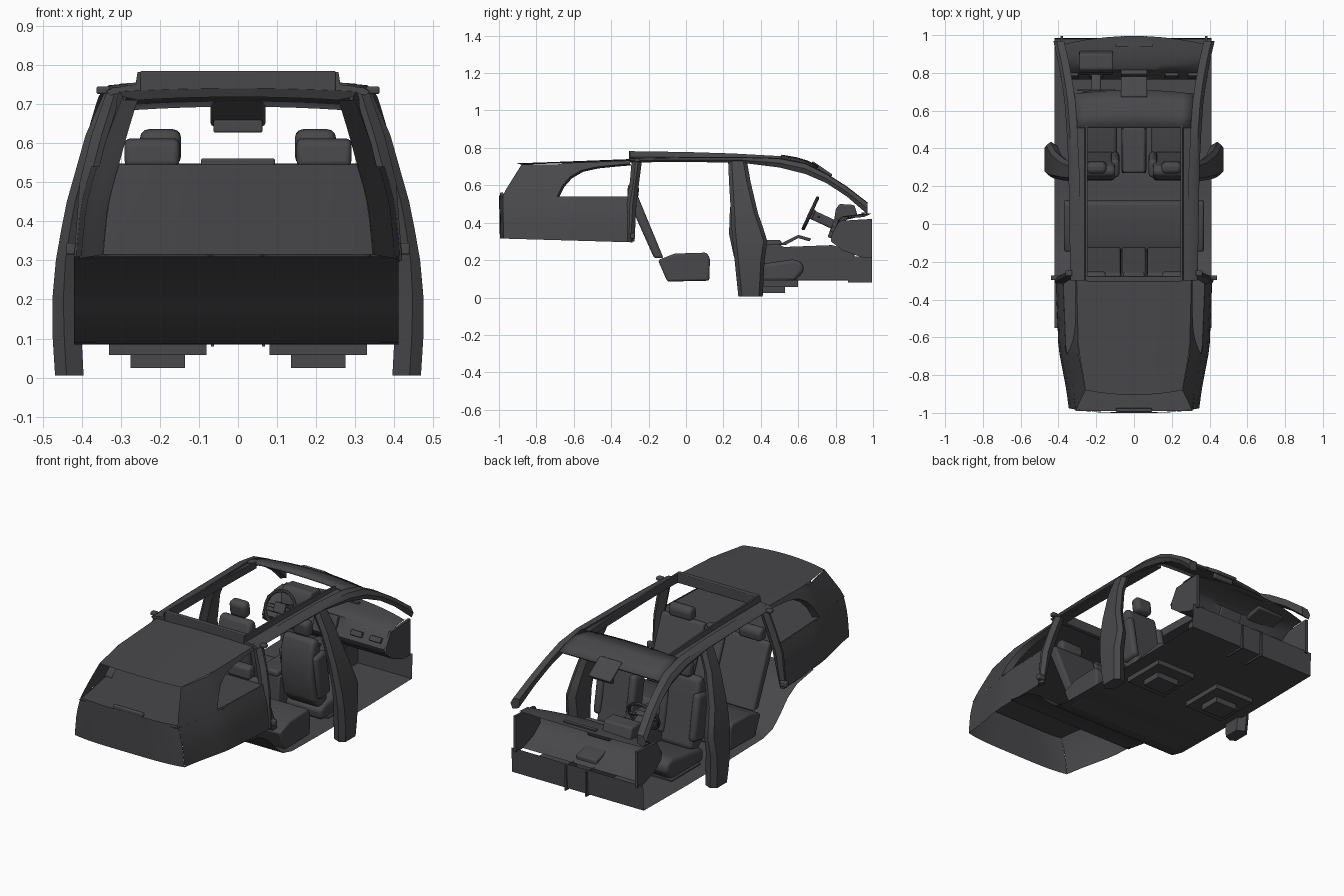
import bpy, bmesh, math
from mathutils import Matrix, Vector

if "Cube" in bpy.data.objects:
    bpy.data.objects.remove(bpy.data.objects["Cube"])

mat = bpy.data.materials.new("dark_trim")
mat.diffuse_color = (0.065, 0.065, 0.07, 1)
mat.use_nodes = True
mat.node_tree.nodes["Principled BSDF"].inputs["Base Color"].default_value = mat.diffuse_color

def finish(name, bm, bevel=0, seg=3, mirror=False, angle=35):
    bmesh.ops.recalc_face_normals(bm, faces=bm.faces)
    me = bpy.data.meshes.new(name)
    bm.to_mesh(me)
    bm.free()
    ob = bpy.data.objects.new(name, me)
    bpy.context.collection.objects.link(ob)
    me.materials.append(mat)
    bpy.ops.object.select_all(action='DESELECT')
    ob.select_set(True)
    bpy.context.view_layer.objects.active = ob
    bpy.ops.object.shade_smooth_by_angle(angle=math.radians(angle))
    if bevel:
        b = ob.modifiers.new("bevel", 'BEVEL')
        b.width, b.segments = bevel, seg
    if mirror:
        ob.modifiers.new("mirror", 'MIRROR')
    return ob

def box(name, c, s, rx=0, **kw):
    bm = bmesh.new()
    m = Matrix.Translation(c) @ Matrix.Rotation(math.radians(rx), 4, 'X') @ Matrix.Diagonal((*s, 1))
    bmesh.ops.create_cube(bm, size=1, matrix=m)
    return finish(name, bm, **kw)

def prism(name, prof, x0, x1, **kw):
    """Side profile (y, z) pushed along x."""
    bm = bmesh.new()
    f = bm.faces.new([bm.verts.new((x0, y, z)) for y, z in prof])
    r = bmesh.ops.extrude_face_region(bm, geom=[f])
    bmesh.ops.translate(bm, vec=(x1 - x0, 0, 0), verts=[v for v in r['geom'] if isinstance(v, bmesh.types.BMVert)])
    return finish(name, bm, **kw)

def loft(name, rows, closed=False, **kw):
    """Rows of points joined by quads; closed makes a capped tube."""
    bm = bmesh.new()
    vs = [[bm.verts.new(p) for p in r] for r in rows]
    n = len(rows[0])
    for a, b in zip(vs, vs[1:]):
        for i in range(n if closed else n - 1):
            j = (i + 1) % n
            bm.faces.new((a[i], a[j], b[j], b[i]))
    if closed:
        bm.faces.new(vs[0])
        bm.faces.new(vs[-1])
    return finish(name, bm, **kw)

def lerp(a, b, t):
    return a + (b - a) * t

def interp(table, v):
    for (a, fa), (b, fb) in zip(table, table[1:]):
        if v <= b:
            return lerp(fa, fb, max(0, (v - a) / (b - a)))
    return table[-1][1]

# ---- rear shell: side walls, tailgate, rear roof and parcel shelf ----
BELT = 0.54
def wall_x(y, z):
    base = interp([(-0.98, 0.335), (-0.88, 0.348), (-0.66, 0.39), (-0.28, 0.405)], y)
    up = max(0, z - 0.42) / 0.31
    return base - 0.10 * up ** 1.3 + 0.01 * min(1, (0.42 - min(z, 0.42)) / 0.1)
def tail_y(z):
    return interp([(0.3, -0.975), (0.55, -0.98), (0.71, -0.88)], z)
def roof_z(y):
    return interp([(-0.88, 0.71), (-0.3, 0.732)], y)

rows = []
for i in range(13):
    t = i / 12
    zb = lerp(0.315, 0.295, t)
    col = []
    for k in range(7):
        z = lerp(zb, BELT, k / 6)
        y = lerp(tail_y(z), -0.285 - 0.02 * k / 6, t)
        col.append((wall_x(y, z), y, z))
    rows.append(col)
loft("rear_side_wall_lower", rows, mirror=True)

rows = []
cols = [(None, BELT), (-0.9, BELT), (-0.8, BELT), (-0.69, BELT), (-0.66, 0.6), (-0.62, 0.645),
        (-0.56, 0.68), (-0.48, 0.698), (-0.38, 0.708), (-0.3, 0.715)]
for yc, zl in cols:
    col = []
    for k in range(6):
        s = k / 5
        if yc is None or yc < -0.67:
            z = lerp(BELT, 0.71, s)
            f = 0 if yc is None else (yc + 0.98) / 0.29
            y = lerp(tail_y(z), -0.69, f)
        else:
            y, z = yc, lerp(zl, roof_z(yc), s)
        col.append((wall_x(y, z), y, z))
    rows.append(col)
loft("rear_quarter_pillar", rows, mirror=True)
# inward return around the side window
loft("rear_window_reveal", [[(wall_x(y, z), y, z), (wall_x(y, z) - 0.035, y + 0.01, z - 0.008)]
                            for y, z in cols[3:]], mirror=True)

rows = []
for j in range(6):
    z = lerp(0.315, 0.545, j / 5)
    w = wall_x(-0.98, z)
    rows.append([(w * u / 8, tail_y(z) - 0.02 * (1 - (u / 8) ** 4), z) for u in range(-8, 9)])
loft("tailgate_panel", rows)
box("tailgate_latch", (0, -0.985, 0.55), (0.19, 0.02, 0.022), bevel=0.006)

rows = []
for y in (-0.99, -0.88, -0.66, -0.45, -0.29):
    w = wall_x(y, 0.53)
    rows.append([(w * u / 4, y, 0.53) for u in range(-4, 5)])
loft("parcel_shelf", rows)

rows = []
for i in range(8):
    y = lerp(-0.88, -0.3, i / 7)
    w = wall_x(y, roof_z(y))
    rows.append([(w * u / 6, y - (0.025 * (1 - (u / 6) ** 2) if i == 0 else 0),
                  roof_z(y) + 0.008 * (1 - (u / 6) ** 2)) for u in range(-6, 7)])
loft("rear_roof_panel", rows)

# ---- floor sheet with toe board and raised trunk floor ----
prof = [(0.985, 0.23), (0.98, 0.09), (0.6, 0.085), (0.2, 0.085), (-0.1, 0.09), (-0.18, 0.11),
        (-0.25, 0.17), (-0.32, 0.24), (-0.4, 0.285), (-0.55, 0.31)]
loft("floor", [[(x, y, z) for y, z in prof] for x in (-0.42, 0, 0.41)])

# ---- pillars: z, outer x, inner x, rear y, front y ----
def pillar(name, table):
    rows = [[(xo, y0 + 0.02, z), (xo, y1 - 0.02, z), (lerp(xi, xo, .6), y1, z), (xi, y1 - 0.02, z),
             (xi, y0 + 0.02, z), (lerp(xi, xo, .6), y0, z)] for z, xo, xi, y0, y1 in table]
    loft(name, rows, closed=True, mirror=True)
pillar("middle_pillar", [(0.005, 0.468, 0.395, 0.28, 0.41), (0.1, 0.474, 0.4, 0.27, 0.415), (0.2, 0.475, 0.405, 0.26, 0.42),
                         (0.3, 0.466, 0.405, 0.25, 0.435), (0.38, 0.452, 0.396, 0.243, 0.41), (0.45, 0.438, 0.385, 0.24, 0.385),
                         (0.62, 0.39, 0.34, 0.23, 0.345), (0.735, 0.34, 0.29, 0.225, 0.325)])
pillar("rear_pillar", [(0.3, 0.42, 0.385, -0.325, -0.275), (0.5, 0.405, 0.345, -0.32, -0.265),
                       (0.62, 0.375, 0.31, -0.3, -0.25), (0.735, 0.335, 0.28, -0.29, -0.235)])
box("belt_anchor", (0.42, -0.285, 0.33), (0.04, 0.025, 0.03), bevel=0.005, mirror=True)
box("grab_handle", (0.345, -0.26, 0.735), (0.035, 0.03, 0.02), bevel=0.006, mirror=True)

# ---- roof rail running into the windscreen pillar ----
path = [(0.325, -0.3, 0.722, 0.742), (0.33, 0, 0.725, 0.748), (0.335, 0.3, 0.72, 0.748), (0.345, 0.5, 0.695, 0.742),
        (0.355, 0.64, 0.66, 0.715), (0.37, 0.75, 0.612, 0.66), (0.39, 0.86, 0.54, 0.59), (0.415, 0.97, 0.445, 0.505)]
loft("roof_rail_and_front_pillar",
     [[(x, y, a), (x + 0.012, y, (a + b) / 2), (x - 0.005, y, b), (x - 0.045, y, b + 0.004), (x - 0.04, y, a + 0.012)]
      for x, y, a, b in path], closed=True, mirror=True)

# ---- sunroof frame and front header ----
top = [(-0.3, 0.782), (0, 0.778), (0.25, 0.77), (0.52, 0.755)]
loft("sunroof_side_frame", [[(0.247, y, 0.73 - max(0, y) * 0.02), (0.247, y, z), (0.257, y, z), (0.262, y, 0.75 - max(0, y) * 0.02),
                             (0.3, y, 0.745 - max(0, y) * 0.02), (0.3, y, 0.73 - max(0, y) * 0.02)]
                            for y, z in top], closed=True, mirror=True)
box("sunroof_rear_bar", (0, -0.29, 0.757), (0.5, 0.03, 0.055), bevel=0.004)
rows = []
for y, z, w in [(0.51, 0.752, 0.3), (0.57, 0.738, 0.305), (0.63, 0.72, 0.31), (0.69, 0.692, 0.315)]:
    rows.append([(w * u / 6, y + 0.02 * (1 - (u / 6) ** 2) * (y > 0.55), z + 0.012 * (1 - (u / 6) ** 2)) for u in range(-6, 7)])
h = loft("front_header", rows)
h.modifiers.new("thickness", 'SOLIDIFY').thickness = 0.012
box("sensor_housing", (0, 0.725, 0.685), (0.14, 0.13, 0.02), rx=-34, bevel=0.008)
box("rear_view_mirror", (0, 0.745, 0.643), (0.125, 0.022, 0.032), bevel=0.005)

# ---- seats ----
prism("front_seat_cushion", [(0.3, 0.085), (0.58, 0.085), (0.63, 0.14), (0.625, 0.185), (0.58, 0.205), (0.34, 0.17), (0.29, 0.15)],
      0.09, 0.32, bevel=0.02, mirror=True)
back = [(0.33, 0.13), (0.385, 0.18), (0.355, 0.3), (0.33, 0.45), (0.305, 0.545), (0.26, 0.55), (0.235, 0.48), (0.23, 0.34), (0.26, 0.2)]
prism("front_seat_back", back, 0.1, 0.3, bevel=0.02, mirror=True)
for x, n in ((0.1, "inner"), (0.3, "outer")):
    box("front_seat_bolster_" + n, (x, 0.315, 0.34), (0.045, 0.1, 0.26), rx=10, bevel=0.02, mirror=True)
box("front_headrest", (0.198, 0.3, 0.59), (0.105, 0.06, 0.09), rx=8, bevel=0.022, mirror=True)
box("front_seat_mount", (0.205, 0.47, 0.075), (0.25, 0.26, 0.035), mirror=True)
box("front_seat_rail_box", (0.205, 0.47, 0.045), (0.14, 0.12, 0.04), mirror=True)

prism("rear_seat_cushion", [(-0.1, 0.085), (0.125, 0.09), (0.128, 0.21), (0.11, 0.24), (-0.06, 0.235), (-0.15, 0.2)],
      -0.37, 0.37, bevel=0.012)
for x0, x1, n in ((-0.34, -0.07, "left"), (-0.065, 0.065, "middle"), (0.07, 0.34, "right")):
    prism("rear_seat_back_" + n, [(-0.12, 0.21), (-0.17, 0.21), (-0.3, 0.5), (-0.295, 0.545), (-0.26, 0.55), (-0.24, 0.5)],
          x0, x1, bevel=0.012)
prism("rear_headrest", [(-0.255, 0.54), (-0.25, 0.59), (-0.27, 0.615), (-0.31, 0.605), (-0.315, 0.54)], 0.15, 0.29, bevel=0.014, mirror=True)
box("rear_middle_headrest", (0, -0.275, 0.545), (0.11, 0.04, 0.025), bevel=0.01)

# ---- centre console ----
prism("centre_console", [(0.27, 0.09), (0.9, 0.09), (0.9, 0.25), (0.78, 0.28), (0.52, 0.27), (0.5, 0.285), (0.28, 0.275)],
      -0.065, 0.065, bevel=0.008)
box("console_armrest", (0, 0.39, 0.29), (0.12, 0.24, 0.035), bevel=0.012)
box("console_side_fin", (0.065, 0.93, 0.15), (0.008, 0.13, 0.14), mirror=True)
prism("console_grip", [(0.49, 0.28), (0.6, 0.335), (0.67, 0.315), (0.66, 0.3), (0.6, 0.318), (0.53, 0.28)], 0.04, 0.06, bevel=0.004, mirror=True)

# ---- dashboard: open shell with end caps ----
prof = [(0.93, 0.215), (0.84, 0.25), (0.775, 0.3), (0.765, 0.33), (0.8, 0.375), (0.815, 0.42), (0.84, 0.435), (0.92, 0.445), (0.995, 0.45)]
rows = []
for u in range(-8, 9):
    s = u / 8
    rows.append([(0.385 * s, y + (-0.045 if z > 0.44 else 0.02) * s * s * (z > 0.4), z - 0.02 * s * s * (z > 0.4)) for y, z in prof])
loft("dashboard", rows)
prism("dashboard_end", [(0.94, 0.215), (0.84, 0.25), (0.775, 0.3), (0.78, 0.34), (0.82, 0.41), (0.995, 0.42), (0.995, 0.215)],
      0.375, 0.39, mirror=True)
prism("instrument_hood", [(0.79, 0.4), (0.8, 0.47), (0.82, 0.5), (0.9, 0.495), (0.92, 0.43)], -0.29, -0.11, bevel=0.01)
box("centre_screen", (0, 0.79, 0.37), (0.14, 0.03, 0.11), rx=-20, bevel=0.006)
for x in (-0.2, 0.2, 0.32, -0.33):
    box("air_vent", (x, 0.785, 0.365), (0.07, 0.02, 0.03), rx=-30, bevel=0.004)
box("demister_grille", (0, 0.95, 0.449), (0.2, 0.022, 0.01))

# ---- steering wheel ----
tilt = Matrix.Translation((-0.2, 0.665, 0.45)) @ Matrix.Rotation(math.radians(65), 4, 'X')
ring = [2 * math.pi * k / 8 for k in range(9)]
rows = []
for i in range(33):
    a = 2 * math.pi * i / 32
    rows.append([tilt @ Vector(((0.09 + 0.009 * math.cos(b)) * math.cos(a), (0.09 + 0.009 * math.cos(b)) * math.sin(a),
                                0.009 * math.sin(b))) for b in ring])
loft("steering_wheel_rim", rows)
bm = bmesh.new()
for c, s in (((0, 0, -0.005), (0.07, 0.055, 0.03)), ((0, 0, -0.005), (0.175, 0.02, 0.01)), ((0, -0.045, -0.005), (0.025, 0.085, 0.01))):
    bmesh.ops.create_cube(bm, size=1, matrix=tilt @ Matrix.Translation(c) @ Matrix.Diagonal((*s, 1)))
finish("steering_wheel_hub", bm, bevel=0.004)
box("steering_column", (-0.2, 0.735, 0.415), (0.05, 0.14, 0.05), rx=-25, bevel=0.01)
box("column_stalk", (-0.2, 0.71, 0.43), (0.2, 0.012, 0.012), bevel=0.003)
